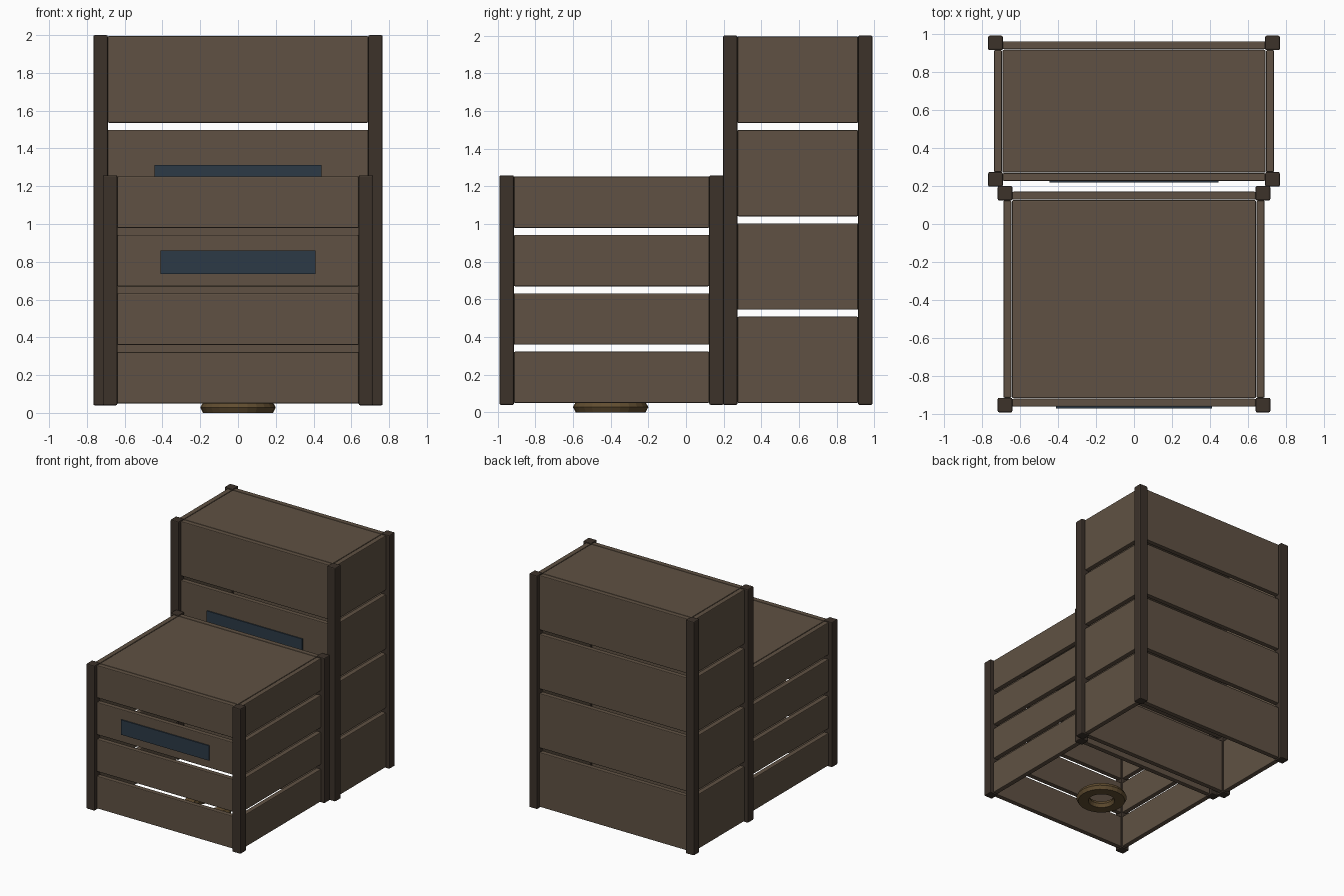
import bpy, bmesh, math

if "Cube" in bpy.data.objects:
    bpy.data.objects.remove(bpy.data.objects["Cube"])


def material(name, rgb):
    m = bpy.data.materials.new(name)
    m.diffuse_color = (*rgb, 1)
    m.use_nodes = True
    m.node_tree.nodes["Principled BSDF"].inputs["Base Color"].default_value = m.diffuse_color
    return m


WOOD = material("plank_wood", (0.115, 0.083, 0.056))
DARK = material("post_wood", (0.045, 0.032, 0.023))
BLUE = material("label_blue", (0.025, 0.042, 0.062))
ROPE = material("rope_tan", (0.12, 0.075, 0.03))


def box(name, x, y, z, mat, bevel=0.006):
    """Bevelled box from (min, max) ranges."""
    bm = bmesh.new()
    bmesh.ops.create_cube(bm, size=1)
    for v in bm.verts:
        for i, (a, b) in enumerate((x, y, z)):
            v.co[i] = (a + b) / 2 + v.co[i] * (b - a)
    if bevel:
        bmesh.ops.bevel(bm, geom=bm.edges[:], offset=bevel, segments=2,
                        profile=0.5, affect='EDGES')
    me = bpy.data.meshes.new(name)
    bm.to_mesh(me)
    bm.free()
    ob = bpy.data.objects.new(name, me)
    me.materials.append(mat)
    bpy.context.collection.objects.link(ob)
    return ob


def crate(name, hx, y0, y1, top, label_hw, label_z, post=0.077, wall=0.042):
    """Open-bottomed crate: four posts, four rows of slats, lid and label."""
    z0, inset, rows, gap = 0.04, 0.03, 4, 0.037
    ix = hx - post
    # corner posts
    for sx in (-1, 1):
        xs = sorted((sx * ix, sx * hx))
        for end, ys in (("front", (y0, y0 + post)), ("back", (y1 - post, y1))):
            box(f"{name}_{end}_post", xs, ys, (z0, top), DARK, 0.008)
    # slats on all four walls
    lo, hi = z0 + 0.01, top - 0.006
    h = (hi - lo - gap * (rows - 1)) / rows
    for r in range(rows):
        z = (lo + r * (h + gap), lo + r * (h + gap) + h)
        box(f"{name}_front_slat", (-ix, ix), (y0 + inset, y0 + inset + wall), z, WOOD)
        box(f"{name}_back_slat", (-ix, ix), (y1 - inset - wall, y1 - inset), z, WOOD)
        for sx in (-1, 1):
            xs = sorted((sx * (hx - inset - wall), sx * (hx - inset)))
            box(f"{name}_side_slat", xs, (y0 + post, y1 - post), z, WOOD)
    # lid set between the walls
    m = inset + wall + 0.003
    box(f"{name}_lid", (-hx + m, hx - m), (y0 + m, y1 - m),
        (top - 0.04, top - 0.006), WOOD)
    # front label
    box(f"{name}_label", (-label_hw, label_hw), (y0 + inset - 0.009, y0 + inset + 0.003),
        label_z, BLUE, 0)


crate("tall_crate", 0.766, 0.196, 0.99, 2.0, 0.443, (1.187, 1.312))
crate("short_crate", 0.716, -0.99, 0.2, 1.258, 0.409, (0.735, 0.86))

# rope ring lying on the floor under the short crate
profile = [(0.2, 0.028), (0.185, 0.0), (0.105, 0.0), (0.09, 0.028),
           (0.105, 0.056), (0.185, 0.056)]
N = 24
verts = [(r * math.cos(2 * math.pi * i / N), -0.4 + r * math.sin(2 * math.pi * i / N), z)
         for i in range(N) for r, z in profile]
P = len(profile)
faces = [(i * P + j, i * P + (j + 1) % P, ((i + 1) % N) * P + (j + 1) % P, ((i + 1) % N) * P + j)
         for i in range(N) for j in range(P)]
me = bpy.data.meshes.new("rope_ring")
me.from_pydata(verts, [], faces)
bm = bmesh.new()
bm.from_mesh(me)
bmesh.ops.recalc_face_normals(bm, faces=bm.faces[:])
bm.to_mesh(me)
bm.free()
me.materials.append(ROPE)
bpy.context.collection.objects.link(bpy.data.objects.new("rope_ring", me))
